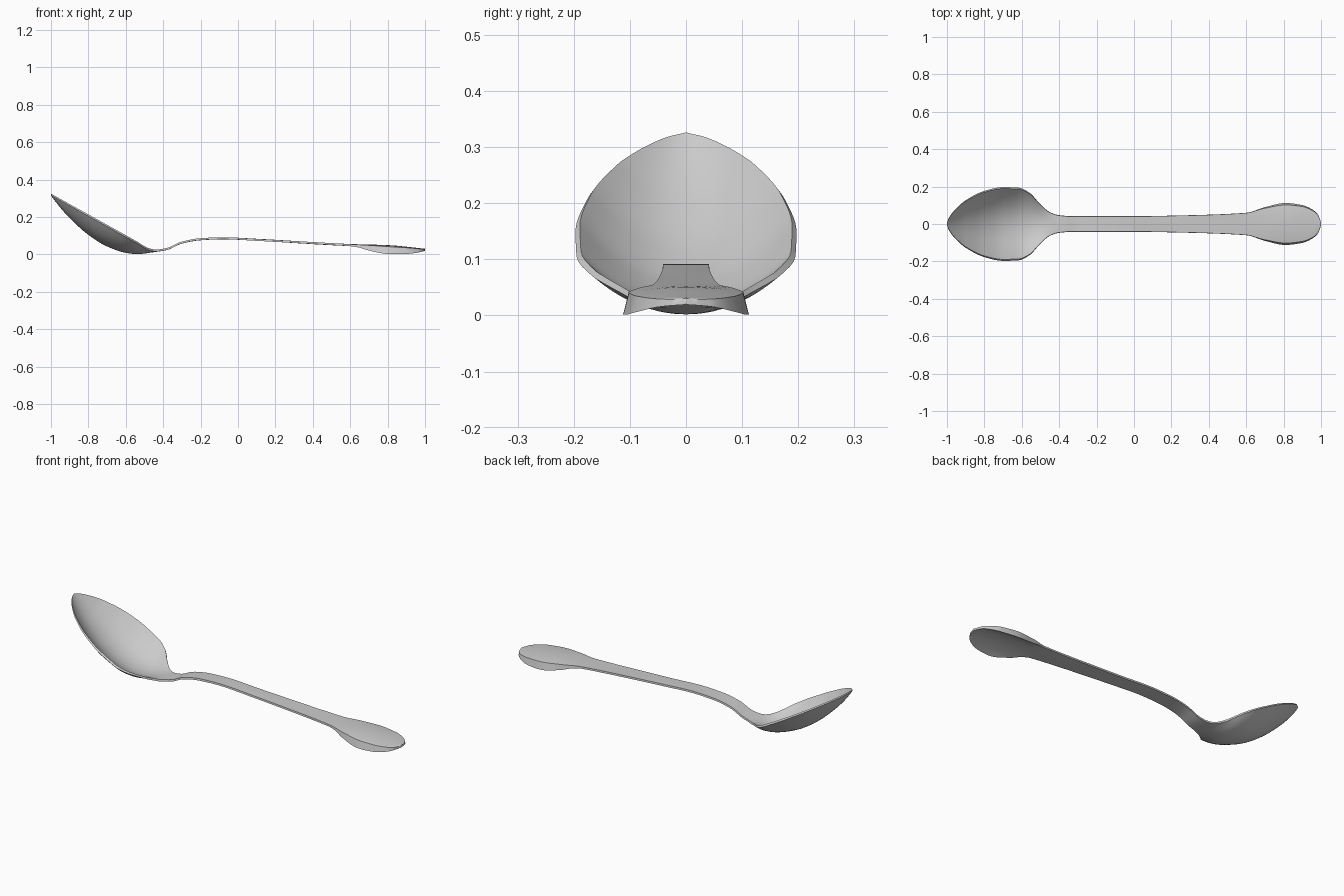
import bpy, bmesh, math

if "Cube" in bpy.data.objects:
    bpy.data.objects.remove(bpy.data.objects["Cube"])

def curve(points):
    """Smooth monotone interpolation through (x, value) points."""
    xs = [p[0] for p in points]
    ys = [p[1] for p in points]
    d = [(ys[i + 1] - ys[i]) / (xs[i + 1] - xs[i]) for i in range(len(xs) - 1)]
    m = [d[0]]
    for a, b in zip(d, d[1:]):
        m.append(0 if a * b <= 0 else 2 * a * b / (a + b))
    m.append(d[-1])

    def f(x):
        i = 0
        while i < len(xs) - 2 and x > xs[i + 1]:
            i += 1
        h = xs[i + 1] - xs[i]
        t = (x - xs[i]) / h
        return (ys[i] * (1 + 2 * t) * (1 - t) ** 2 + m[i] * h * t * (1 - t) ** 2
                + ys[i + 1] * t * t * (3 - 2 * t) + m[i + 1] * h * t * t * (t - 1))
    return f

# Outer half width seen from above
width = curve([(-1, .008), (-.99, .033), (-.97, .062), (-.94, .094), (-.9, .127),
               (-.8, .177), (-.7, .197), (-.62, .195), (-.56, .168), (-.5, .105),
               (-.45, .063), (-.4, .047), (-.33, .042), (0, .042), (.3, .047),
               (.6, .06), (.7, .09), (.81, .112), (.9, .101), (.95, .08),
               (.98, .055), (.993, .03), (1, .006)])
# Underside along the centre line
belly = curve([(-1, .315), (-.95, .25), (-.9, .195), (-.8, .105), (-.7, .043),
               (-.6, .009), (-.54, .002), (-.46, .011), (-.38, .024), (-.3, .058),
               (-.2, .076), (-.08, .081), (.1, .073), (.6, .045), (.8, .039), (1, .02)])
# Upper edge: bowl rim, handle edge and end of the grip
rim = curve([(-1, .325), (-.55, .075), (-.48, .035), (-.44, .026), (-.38, .035),
             (-.3, .069), (-.2, .087), (-.08, .092), (.1, .083), (.6, .055),
             (.7, .049), (.8, .042), (.9, .036), (1, .028)])
# Depth of the side wall, which drops to a skirt on the grip
drop = curve([(-1, .008), (-.4, .01), (.58, .01), (.64, .014), (.7, .028),
              (.8, .039), (.88, .0355), (.95, .024), (1, .009)])
# Inset of the upper edge, for the sloping side wall
inset = curve([(-1, .004), (-.65, .008), (-.45, .002), (.6, .001), (.8, .01), (.95, .006), (1, .001)])

STATIONS, HALF = 150, 12
bm = bmesh.new()
rings = []
for k in range(STATIONS + 1):
    x = -math.cos(math.pi * k / STATIONS)
    w, low, top, wall = width(x), belly(x), rim(x), drop(x)
    w_top = max(w - inset(x), .003)
    ring = []
    for j in range(-HALF, HALF + 1):
        t = j / HALF
        mid = low + .011
        ring.append(bm.verts.new((x, w_top * t, mid + (top - mid) * abs(t) ** 2.1)))
    for j in range(HALF, -HALF - 1, -1):
        t = j / HALF
        ring.append(bm.verts.new((x, w * t, low + (top - wall - low) * abs(t) ** 2.1)))
    rings.append(ring)

# Skin between sections and close both tips
n = len(rings[0])
for a, b in zip(rings, rings[1:]):
    for j in range(n):
        bm.faces.new((a[j], a[(j + 1) % n], b[(j + 1) % n], b[j]))
bm.faces.new(rings[0])
bm.faces.new(rings[-1])
bmesh.ops.recalc_face_normals(bm, faces=bm.faces[:])

mesh = bpy.data.meshes.new("spoon")
bm.to_mesh(mesh)
bm.free()
spoon = bpy.data.objects.new("spoon", mesh)
bpy.context.collection.objects.link(spoon)
bpy.context.view_layer.objects.active = spoon
spoon.select_set(True)
bpy.ops.object.shade_smooth_by_angle(angle=math.radians(35))
